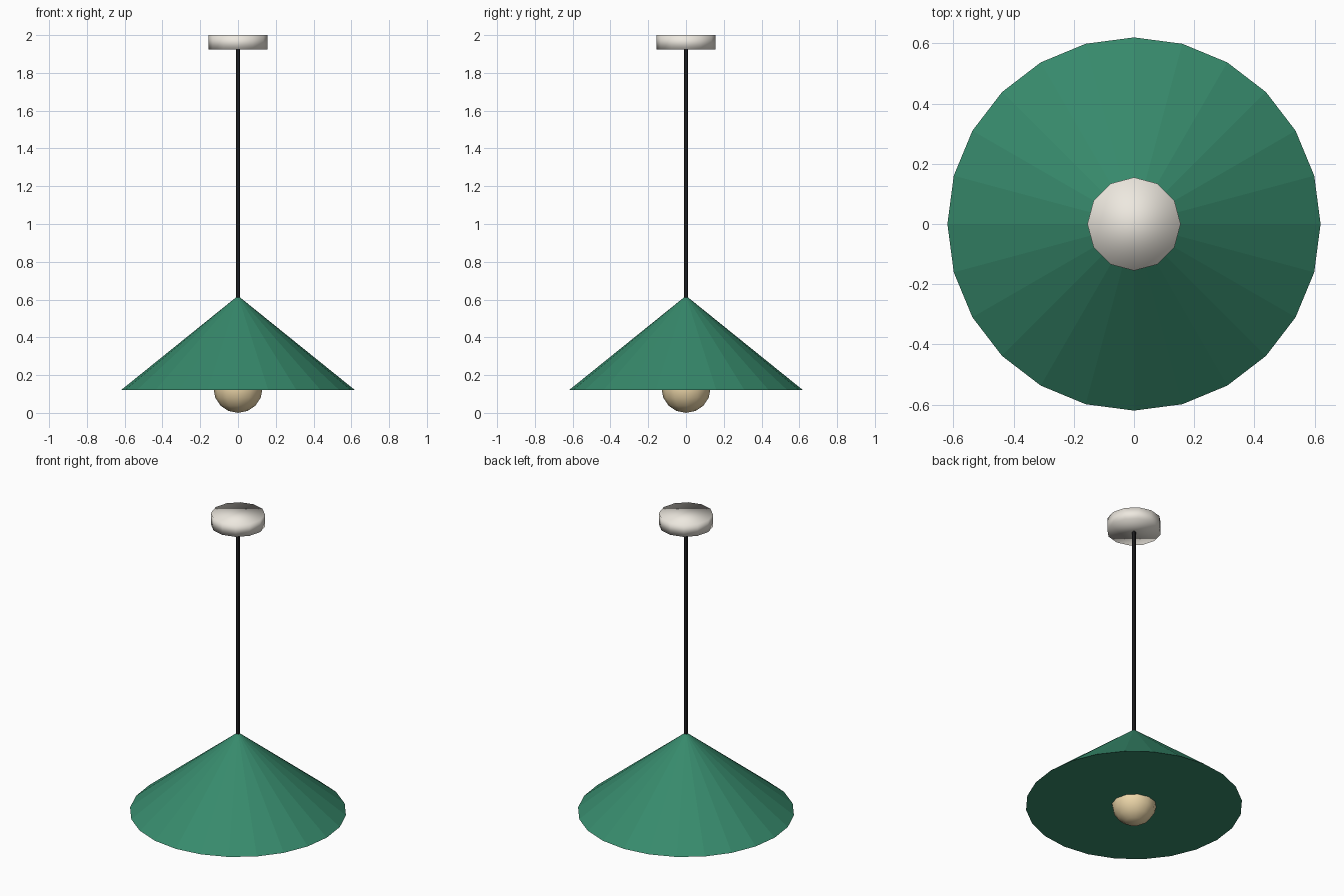
import bpy

if "Cube" in bpy.data.objects:
    bpy.data.objects.remove(bpy.data.objects["Cube"])


def finish(name, color, smooth):
    obj = bpy.context.object
    obj.name = name
    mat = bpy.data.materials.new(name + "_paint")
    mat.diffuse_color = (*color, 1)
    mat.use_nodes = True
    mat.node_tree.nodes["Principled BSDF"].inputs["Base Color"].default_value = mat.diffuse_color
    obj.data.materials.append(mat)
    if smooth:
        bpy.ops.object.shade_smooth()
    else:
        bpy.ops.object.shade_flat()


def tapered(name, sides, r_low, r_high, z0, z1, color, smooth=False):
    bpy.ops.mesh.primitive_cone_add(vertices=sides, radius1=r_low, radius2=r_high,
                                    depth=z1 - z0, location=(0, 0, (z0 + z1) / 2))
    finish(name, color, smooth)


# Ceiling canopy: twelve sides, softly shaded
tapered("ceiling_canopy", 12, 0.155, 0.155, 1.925, 2.0, (0.85, 0.81, 0.74), True)

# Hanging cord
tapered("cord", 8, 0.011, 0.011, 0.60, 1.94, (0.02, 0.02, 0.022))

# Faceted conical shade with a closed underside
tapered("shade", 24, 0.62, 0.0, 0.12, 0.62, (0.038, 0.255, 0.15))

# Bulb, half sunk into the shade
bpy.ops.mesh.primitive_uv_sphere_add(segments=12, ring_count=8, radius=0.13,
                                     location=(0, 0, 0.13))
finish("bulb", (0.85, 0.68, 0.40), True)
